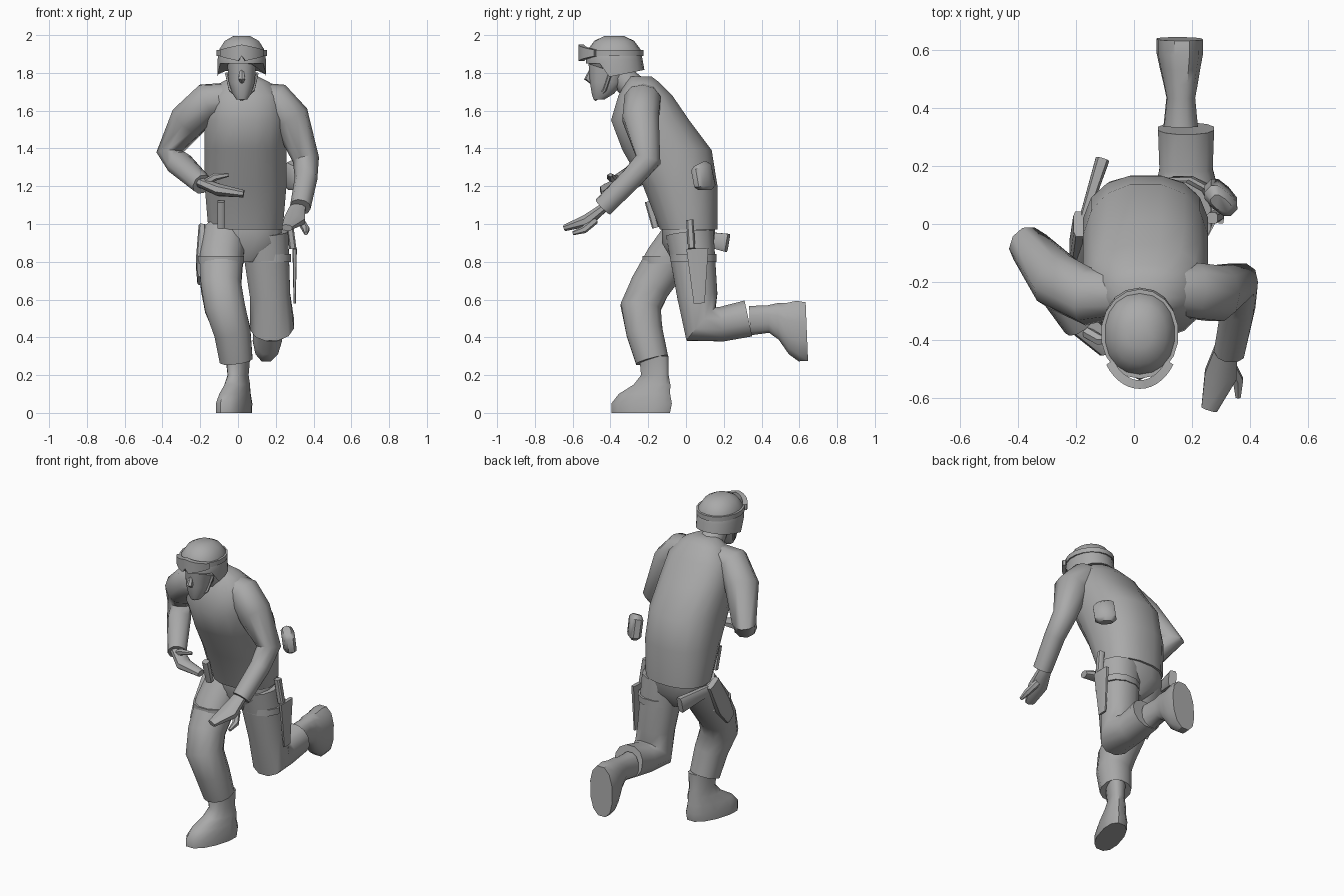
import bpy, bmesh
from math import sin, cos, pi, radians, copysign
from mathutils import Vector, Matrix

cube = bpy.data.objects.get("Cube")
if cube:
    bpy.data.objects.remove(cube, do_unlink=True)

grey = bpy.data.materials.new("plain grey")
grey.use_nodes = True
grey.diffuse_color = (.4, .4, .4, 1)
shader = grey.node_tree.nodes["Principled BSDF"]
shader.inputs["Base Color"].default_value = grey.diffuse_color
X_AXIS, Y_AXIS, Z_AXIS = Matrix.Identity(3)


def loft(name, rings):
    """Skin a list of point rings, cap both ends and shade smooth."""
    bm = bmesh.new()
    loops = [[bm.verts.new(point) for point in ring] for ring in rings]
    for lower, upper in zip(loops, loops[1:]):
        for i in range(len(lower)):
            bm.faces.new((lower[i - 1], lower[i], upper[i], upper[i - 1]))
    bm.faces.new(reversed(loops[0]))
    bm.faces.new(loops[-1])
    bmesh.ops.recalc_face_normals(bm, faces=bm.faces)
    mesh = bpy.data.meshes.new(name)
    bm.to_mesh(mesh)
    bm.free()
    mesh.materials.append(grey)
    part = bpy.data.objects.new(name, mesh)
    bpy.context.collection.objects.link(part)
    bpy.ops.object.select_all(action='DESELECT')
    part.select_set(True)
    bpy.context.view_layer.objects.active = part
    bpy.ops.object.shade_smooth_by_angle(angle=radians(45))


def section(sides, power):
    """Points of a unit superellipse."""
    for i in range(sides):
        angle = 2 * pi * (i + .5) / sides
        yield [copysign(abs(w) ** power, w) for w in (cos(angle), sin(angle))]


def stack(rows, middle=0, sides=16, power=.85):
    """Level rings from rows of height, half width, front and back."""
    return [[Vector((middle + c * half, (front + back + s * (back - front)) / 2, height))
             for c, s in section(sides, power)]
            for height, half, front, back in rows]


def tube(name, path, across=X_AXIS, flat=1, sides=10, power=.9):
    """Limb through rows of x, y, z and radius; flat scales its depth."""
    points = [Vector(row[:3]) for row in path]
    steps = [(b - a).normalized() for a, b in zip(points, points[1:])]
    tangents = [a + b for a, b in zip(steps[:1] + steps, steps + steps[-1:])]
    rings = []
    for point, tangent, row in zip(points, tangents, path):
        wide = (across - across.project(tangent)).normalized()
        deep = tangent.normalized().cross(wide) * flat
        rings.append([point + (wide * c + deep * s) * row[-1]
                      for c, s in section(sides, power)])
    loft(name, rings)


def band(name, centre, width, depth, thick, angles, low, high):
    """Curved strip around an upright axis, with angle zero at the front."""
    rings = []
    for angle in angles:
        outward = Vector((sin(radians(angle)), -cos(radians(angle)), 0))
        inner = centre + Vector((outward.x * width, outward.y * depth, 0))
        outer = inner + outward * thick
        bottom, top = Z_AXIS * low(angle), Z_AXIS * high(angle)
        rings.append([inner + bottom, outer + bottom, outer + top, inner + top])
    loft(name, rings)


def boot(name, placement, turn):
    """Boot standing on its sole; turn slants the toes outward."""
    rings = stack([(0, .08, -.4, -.08), (.05, .08, -.4, -.07), (.1, .07, -.36, -.08),
                   (.15, .06, -.28, -.08), (.2, .05, -.24, -.09), (.3, .06, -.25, -.09)],
                  sides=12)
    slant = Matrix.Identity(4)
    slant[0][1] = turn
    loft(name, [[placement @ slant @ point for point in ring] for ring in rings])


def strap(name, centre, radius):
    """Short cuff around a thigh."""
    tube(name, [(*(centre + Z_AXIS * offset), radius) for offset in (.02, -.02)], sides=12)


# Torso and hips
loft("jacket", stack([
    (.97, .2, -.14, .17), (1.2, .22, -.23, .17), (1.39, .22, -.34, .14),
    (1.55, .22, -.4, .02), (1.68, .2, -.36, -.07), (1.75, .13, -.32, -.14),
    (1.78, .07, -.3, -.18)], middle=.04))
loft("hips", stack([
    (.8, .07, -.07, .08), (.9, .2, -.13, .15), (1, .19, -.13, .16)], middle=.04))

# Neck, head and face
tube("neck", [(.02, -.24, 1.68, .08), (.02, -.38, 1.82, .06)])
tube("collar", [(.02, -.24, 1.67, .12), (.02, -.28, 1.74, .08)])
loft("head", stack([
    (1.66, .03, -.49, -.43), (1.69, .05, -.5, -.38), (1.75, .07, -.51, -.33),
    (1.88, .08, -.52, -.28)], middle=.02))
tube("nose", [(.02, -.5, 1.82, .01), (.02, -.52, 1.77, .02), (.02, -.5, 1.75, .01)], sides=6)
for label, side in (("left", 1), ("right", -1)):
    tube(label + "_chin_strap", [
        (.02 + side * .08, -.4, 1.8, .01), (.02 + side * .06, -.43, 1.71, .01),
        (.02, -.48, 1.66, .01)], sides=6)

# Helmet: a dome above a skirt that is cut higher over the face
crown = Vector((.02, -.38, 0))
dome = []
for tilt in map(radians, (0, 25, 50, 75)):
    spread = cos(tilt) ** .8
    dome.append((1.87 + .13 * sin(tilt), .13 * spread,
                 crown.y - .15 * spread, crown.y + .15 * spread))
shell = stack([(1.78, .13, -.53, -.22)] + dome, middle=crown.x, sides=18, power=.92)
for point in shell[0]:
    point.z = 1.85 if point.y < -.44 else 1.86 + point.y * .2
loft("helmet", shell)
band("goggle_strap", crown, .12, .14, .015, range(0, 361, 20), lambda a: 1.89, lambda a: 1.92)
band("goggles", crown, .11, .16, .03, range(-56, 57, 8),
     lambda a: 1.86 + abs(a) / 2000 if a else 1.89, lambda a: 1.95 - abs(a) / 2000)

# Left arm, reaching down and forward
tube("left_sleeve", [
    (.1, -.22, 1.67, .08), (.2, -.23, 1.65, .1), (.28, -.24, 1.56, .1),
    (.36, -.2, 1.34, .07), (.36, -.29, 1.24, .06), (.33, -.44, 1.09, .055)],
    across=Y_AXIS)
tube("left_hand", [
    (.32, -.42, 1.1, .04), (.3, -.52, 1.02, .06), (.26, -.64, .98, .03)], flat=.6, sides=8)
tube("left_thumb", [
    (.33, -.48, 1.02, .02), (.36, -.54, .97, .02), (.36, -.6, .95, .01)], sides=6)

# Right arm, bent across the body
tube("right_sleeve", [
    (-.04, -.24, 1.67, .08), (-.16, -.25, 1.65, .1), (-.26, -.2, 1.55, .1),
    (-.36, -.08, 1.38, .07), (-.31, -.16, 1.32, .07), (-.19, -.35, 1.21, .055)],
    across=Vector((.5, .8, 0)))
tube("right_hand", [
    (-.2, -.34, 1.22, .04), (-.1, -.41, 1.18, .05), (.03, -.42, 1.16, .03)],
    across=Y_AXIS, flat=.7, sides=8)
tube("right_thumb", [
    (-.17, -.37, 1.22, .02), (-.12, -.4, 1.25, .02), (-.05, -.4, 1.26, .01)],
    across=Y_AXIS, sides=6)

# Right leg, planted in front
tube("right_trouser", [
    (-.07, 0, .95, .12), (-.09, -.1, .81, .12), (-.09, -.19, .67, .11),
    (-.07, -.24, .56, .11), (-.03, -.22, .43, .1), (-.01, -.18, .28, .09)], sides=12)
strap("right_thigh_strap", Vector((-.09, -.11, .81)), .125)
boot("right_boot", Matrix.Translation((.05, 0, 0)), turn=.3)

# Left leg, kicked up behind
tube("left_trouser", [
    (.14, .02, .95, .13), (.17, .06, .62, .11), (.18, .08, .47, .12),
    (.18, .19, .47, .095), (.18, .33, .5, .1)], sides=12)
strap("left_thigh_strap", Vector((.16, .04, .82)), .125)
boot("left_boot", Matrix.Translation((.17, .63, .67)) @ Matrix.Rotation(pi / 1.95, 4, 'X'),
     turn=.05)

# Knife and sheath on the left thigh
tube("knife_sheath", [(.3, .06, .87, .06), (.3, .07, .58, .03)],
     across=Y_AXIS, flat=.2, sides=8, power=.4)
tube("knife_handle", [(.29, .03, .87, .02), (.27, .02, 1.02, .02)], sides=8, power=.6)

# Canteen on the left hip
tube("canteen", [
    (.3, .1, 1.18, .04), (.3, .1, 1.2, .065), (.3, .08, 1.3, .065), (.3, .07, 1.32, .04)],
    across=X_AXIS - Y_AXIS, flat=.6, power=.7)

# Holster and pistol on the right thigh
tube("holster", [
    (-.2, -.16, .7, .04), (-.2, -.09, .8, .06), (-.19, 0, .98, .05)],
    across=Y_AXIS, flat=.4, sides=8, power=.5)
tube("pistol_grip", [(-.18, 0, .94, .03), (-.11, .22, .9, .05)],
     across=Z_AXIS, flat=.5, sides=8, power=.5)

# Tool on the front of the belt
tube("belt_tool", [(-.09, -.16, .98, .02), (-.09, -.2, 1.12, .02)], sides=8, power=.5)
